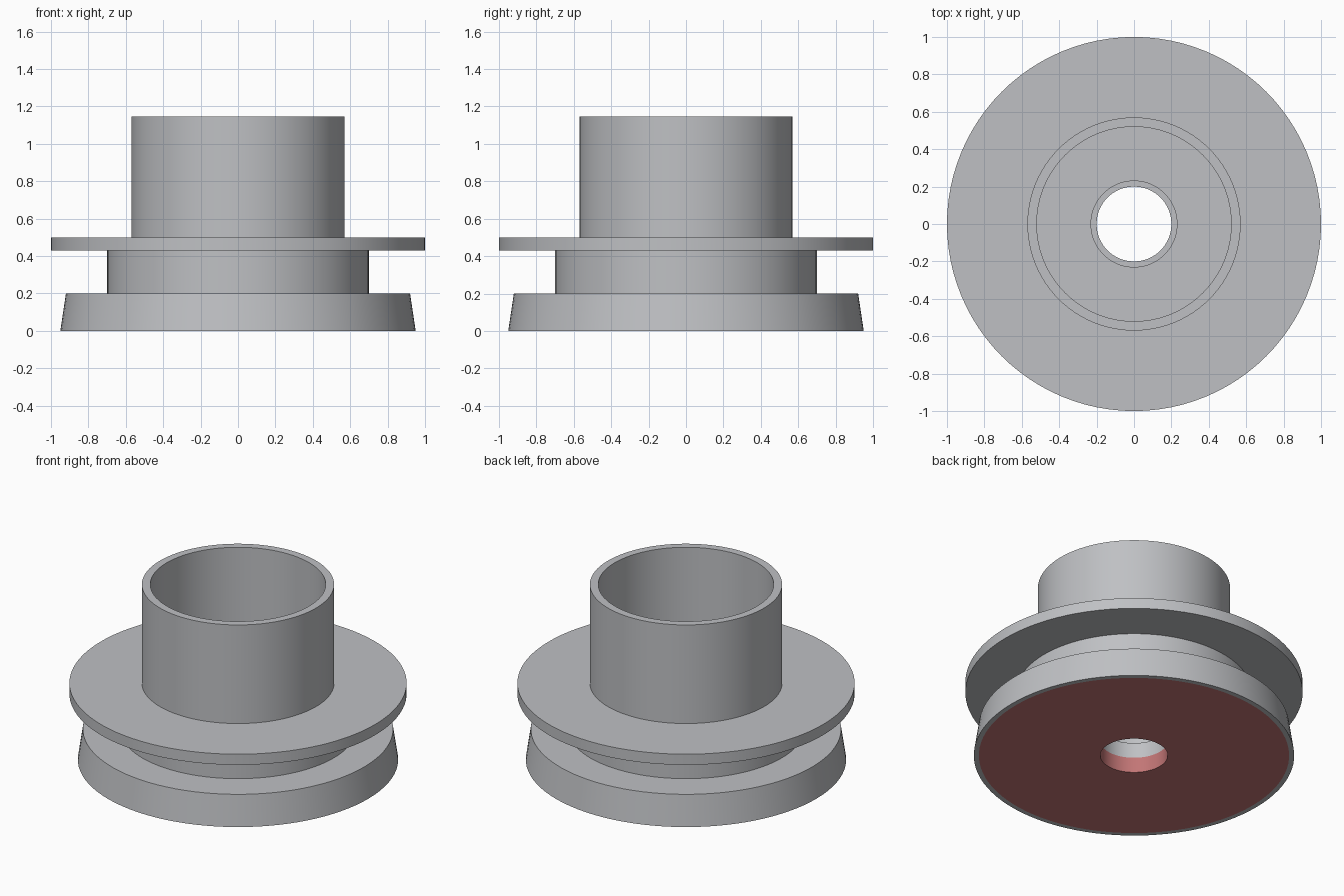
import bpy
import bmesh
import math

if "Cube" in bpy.data.objects:
    bpy.data.objects.remove(bpy.data.objects["Cube"])

SEGMENTS = 96


def material(name, rgb):
    mat = bpy.data.materials.new(name)
    mat.diffuse_color = (*rgb, 1.0)
    mat.use_nodes = True
    mat.node_tree.nodes["Principled BSDF"].inputs["Base Color"].default_value = mat.diffuse_color
    return mat


grey = material("metal grey", (0.52, 0.53, 0.55))
red = material("pad red", (0.54, 0.18, 0.18))


def lathe(name, profile, mat):
    """Spin a closed (radius, height) profile around the z axis."""
    bm = bmesh.new()
    verts = [bm.verts.new((r, 0, z)) for r, z in profile]
    edges = [bm.edges.new((verts[i], verts[(i + 1) % len(verts)]))
             for i in range(len(verts))]
    bmesh.ops.spin(bm, geom=verts + edges, cent=(0, 0, 0), axis=(0, 0, 1),
                   angle=math.tau, steps=SEGMENTS, use_merge=True)
    bmesh.ops.remove_doubles(bm, verts=bm.verts, dist=1e-5)
    bmesh.ops.recalc_face_normals(bm, faces=bm.faces)
    mesh = bpy.data.meshes.new(name)
    bm.to_mesh(mesh)
    bm.free()
    mesh.materials.append(mat)
    obj = bpy.data.objects.new(name, mesh)
    bpy.context.collection.objects.link(obj)
    bpy.ops.object.select_all(action='DESELECT')
    obj.select_set(True)
    bpy.context.view_layer.objects.active = obj
    bpy.ops.object.shade_smooth_by_angle(angle=math.radians(30))
    return obj


# Turned body: tapered foot, neck, wide flange and open collar with a bore
lathe("spool_body", [
    (0.92, 0.0), (0.95, 0.0), (0.92, 0.20),    # tapered foot
    (0.70, 0.20), (0.70, 0.43),                # neck
    (1.00, 0.43), (1.00, 0.50),                # flange
    (0.57, 0.50), (0.57, 1.145),               # collar outside
    (0.52, 1.145), (0.52, 0.50),               # collar inside
    (0.23, 0.50), (0.23, 0.20), (0.20, 0.20),  # stepped bore
    (0.20, 0.10), (0.92, 0.10),                # recess for the pad
], grey)

# Red pad set flush into the underside
lathe("base_pad", [(0.20, 0.0), (0.92, 0.0), (0.92, 0.10), (0.20, 0.10)], red)
